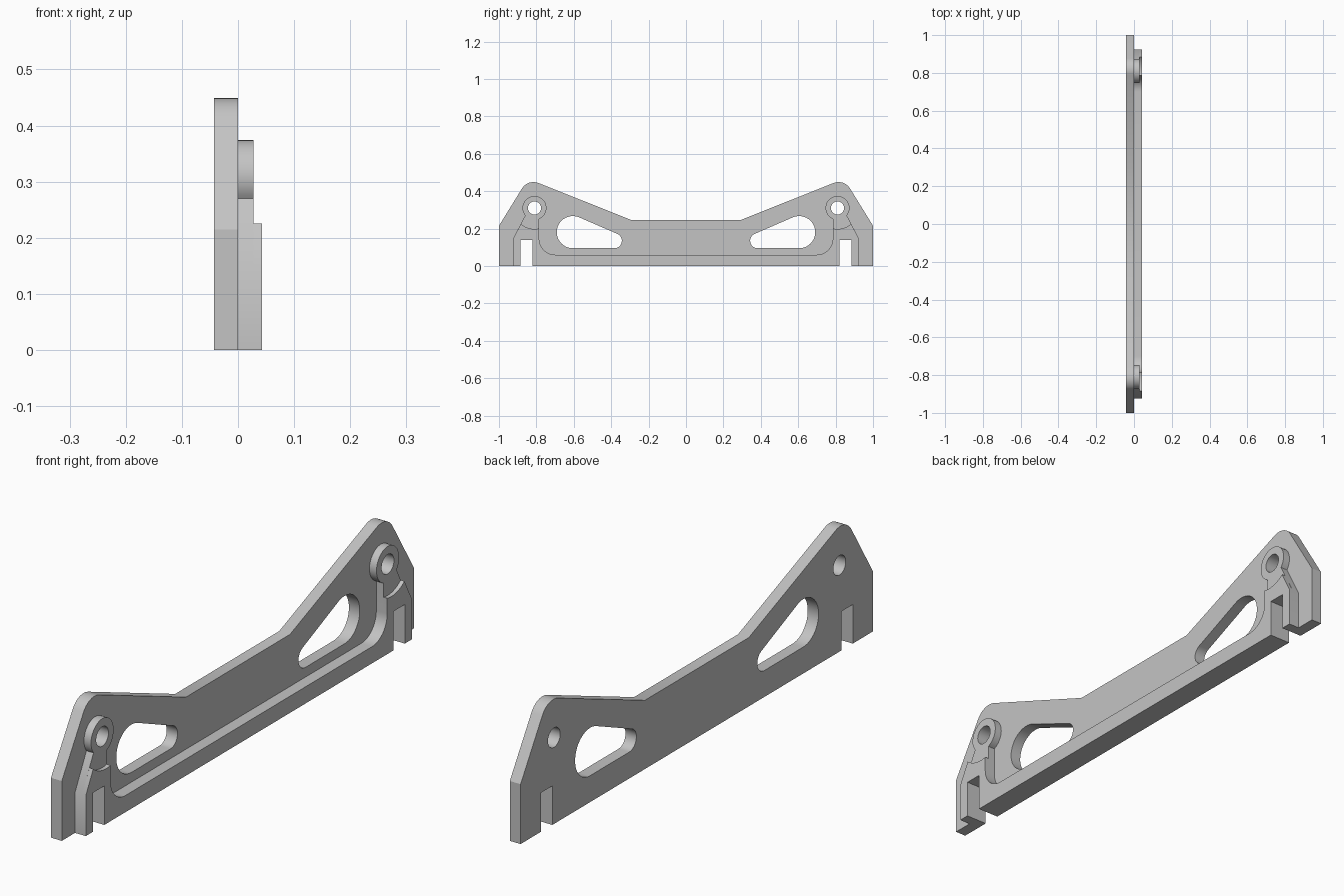
import bpy, bmesh
from math import radians, cos, sin, tan, pi
from mathutils import Vector, Matrix

cube = bpy.data.objects.get("Cube")
if cube:
    bpy.data.objects.remove(cube)

grey = bpy.data.materials.new("light grey")
grey.use_nodes = True
colour = (0.55, 0.55, 0.55, 1)
grey.diffuse_color = colour
grey.node_tree.nodes["Principled BSDF"].inputs["Base Color"].default_value = colour


def arc(centre, r, start, end, n=16):
    """Points along an arc, angles in degrees."""
    angles = [radians(start + (end - start) * i / n) for i in range(n + 1)]
    return [(centre[0] + r * cos(a), centre[1] + r * sin(a)) for a in angles]


def fillet(before, corner, after, r, n=12):
    """Points that round off a corner."""
    p = Vector(corner)
    u, v = (Vector(before) - p).normalized(), (Vector(after) - p).normalized()
    half = u.angle(v) / 2
    centre = p + (u + v).normalized() * r / sin(half)
    a, b = p + u * r / tan(half) - centre, p + v * r / tan(half) - centre
    turn = a.angle_signed(b)
    return [tuple(centre + Matrix.Rotation(-turn * i / n, 2) @ a) for i in range(n + 1)]


def mirrored(points):
    return [(-y, z) for y, z in reversed(points)]


def extruded(name, loops, x0, x1):
    """Fill outlines with holes in the y-z plane and extrude them along x."""
    curve = bpy.data.curves.new(name, 'CURVE')
    curve.dimensions, curve.fill_mode = '2D', 'BOTH'
    curve.extrude = (x1 - x0) / 2
    for loop in loops:
        spline = curve.splines.new('POLY')
        spline.points.add(len(loop) - 1)
        for point, (y, z) in zip(spline.points, loop):
            point.co = (y, z, 0, 1)
        spline.use_cyclic_u = True
    temp = bpy.data.objects.new(name + " outline", curve)
    mesh = bpy.data.meshes.new_from_object(temp)
    bpy.data.objects.remove(temp)
    bpy.data.curves.remove(curve)

    # Local x, y, z become world y, z, x
    mesh.transform(Matrix(((0, 0, 1, (x0 + x1) / 2), (1, 0, 0, 0), (0, 1, 0, 0), (0, 0, 0, 1))))
    bm = bmesh.new()
    bm.from_mesh(mesh)
    bmesh.ops.remove_doubles(bm, verts=bm.verts, dist=0.0001)
    bmesh.ops.recalc_face_normals(bm, faces=bm.faces)
    bm.to_mesh(mesh)
    bm.free()
    mesh.shade_smooth()
    mesh.set_sharp_from_angle(angle=radians(30))
    mesh.materials.clear()
    mesh.materials.append(grey)
    obj = bpy.data.objects.new(name, mesh)
    bpy.context.collection.objects.link(obj)
    return obj


pivot = (0.81, 0.31)
slot = [(0.82, 0), (0.82, 0.14), (0.885, 0.14), (0.885, 0)]
hole = arc(pivot, 0.035, 0, 348.75, 31)

# Plate outline: slot, outer corner, rounded shoulder, dip in the middle
shoulder, peak, dip = (1, 0.215), (0.845, 0.466), (0.295, 0.247)
side = slot + [(1, 0), shoulder] + fillet(shoulder, peak, dip, 0.072) + [dip]

# Teardrop window: a large and a small rounded end with common tangents
big, small, big_r, small_r = Vector((0.605, 0.181)), Vector((0.383, 0.135)), 0.086, 0.04
lean = (big - small).angle_signed(Vector((1, 0))) * 180 / pi
spread = 90 + (Vector((big_r - small_r, 0)).length / (big - small).length) * 180 / pi
window = arc(big, big_r, lean - spread, lean + spread, 24)
window += arc(small, small_r, lean + spread, lean + 360 - spread, 14)

extruded("side_plate", [side + mirrored(side), hole, mirrored(hole),
                        window, mirrored(window)], -0.043, 0)


# Raised rim with posts; its top follows an arc around the pivot
def rim_side(top):
    inner = fillet(top[-1], (top[-1][0], 0.06), (0, 0.06), 0.085)
    return slot + [(0.925, 0), (0.925, 0.145)] + top + inner


lower = rim_side(arc(pivot, 0.064, -38.7, 247, 40))
upper = rim_side(arc(pivot, 0.112, -49.3, -102.9))
extruded("rim_with_bosses", [lower + mirrored(lower), hole, mirrored(hole)], 0, 0.028)
extruded("rim_upper_step", [upper + mirrored(upper)], 0.028, 0.043)
